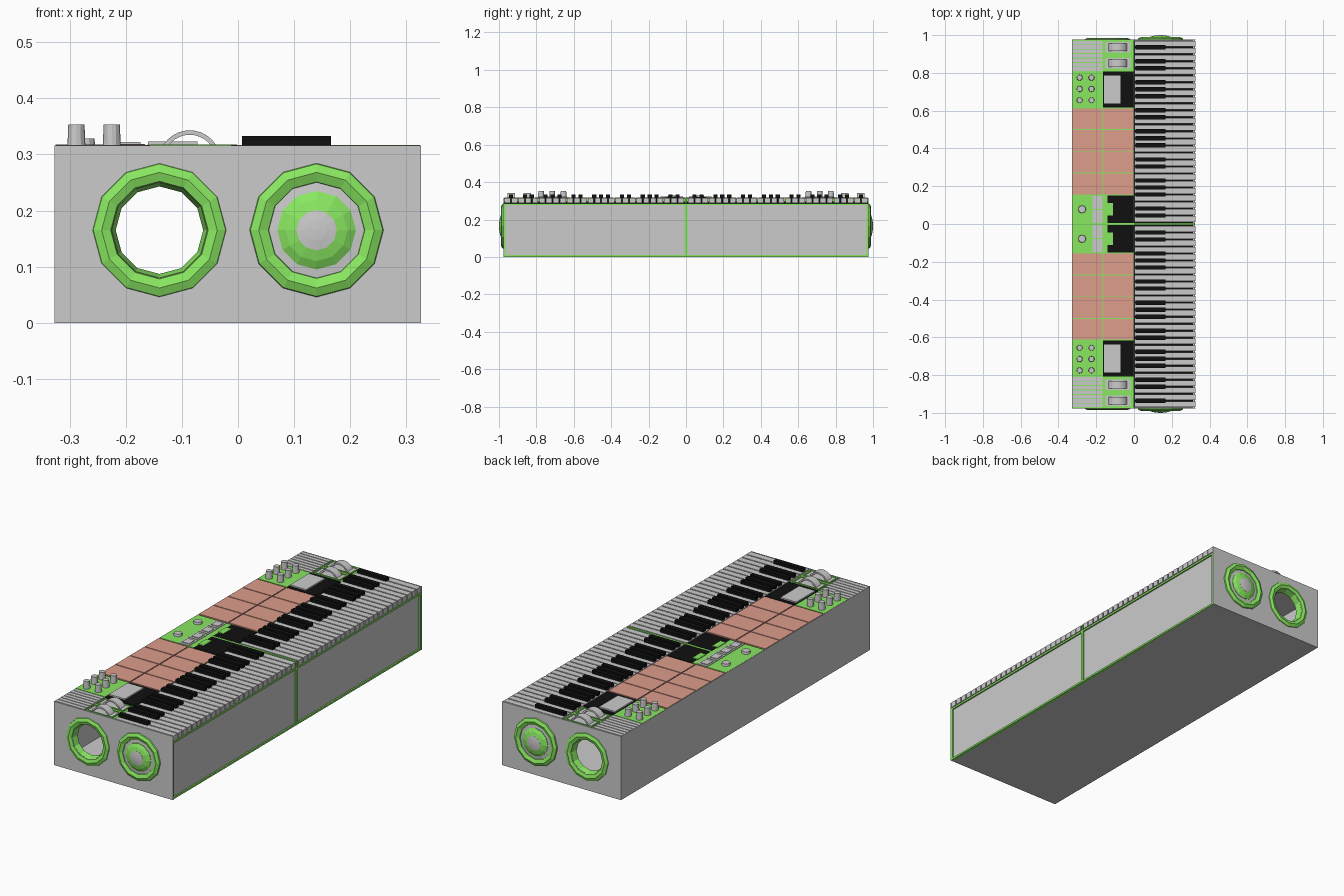
import bpy, bmesh, math
from mathutils import Matrix

if "Cube" in bpy.data.objects:
    bpy.data.objects.remove(bpy.data.objects["Cube"])


def material(name, rgb):
    m = bpy.data.materials.new(name)
    m.diffuse_color = (*rgb, 1)
    m.use_nodes = True
    m.node_tree.nodes["Principled BSDF"].inputs["Base Color"].default_value = m.diffuse_color
    return m


GREEN = material("green", (0.25, 0.80, 0.12))
PINK = material("pink", (0.72, 0.34, 0.26))
BLACK = material("black", (0.005, 0.005, 0.005))


def finish(name, bm, mat=None):
    bmesh.ops.recalc_face_normals(bm, faces=bm.faces)
    me = bpy.data.meshes.new(name)
    bm.to_mesh(me)
    bm.free()
    if mat:
        me.materials.append(mat)
    ob = bpy.data.objects.new(name, me)
    bpy.context.collection.objects.link(ob)
    return ob


def boxes(name, spans, mat=None):
    """One object from boxes given as (x0, x1, y0, y1, z0, z1)."""
    bm = bmesh.new()
    for x0, x1, y0, y1, z0, z1 in spans:
        m = Matrix.Translation(((x0 + x1) / 2, (y0 + y1) / 2, (z0 + z1) / 2))
        m = m @ Matrix.Diagonal((abs(x1 - x0), abs(y1 - y0), abs(z1 - z0), 1))
        bmesh.ops.create_cube(bm, size=1, matrix=m)
    return finish(name, bm, mat)


def both(spans):
    """Repeat boxes on the other half of the instrument."""
    return spans + [(a, b, -d, -c, e, f) for a, b, c, d, e, f in spans]


def cylinders(name, spots, r0, r1, z0, z1, mat=None, sides=12):
    bm = bmesh.new()
    for x, y in spots:
        bmesh.ops.create_cone(bm, cap_ends=True, segments=sides, radius1=r0, radius2=r1,
                              depth=z1 - z0, matrix=Matrix.Translation((x, y, (z0 + z1) / 2)))
    return finish(name, bm, mat)


def lathe(name, profile, x, y, z, sign, mat=None, sides=12):
    """Turn a closed (radius, outward) profile about the y axis."""
    bm = bmesh.new()
    rings = []
    for i in range(sides):
        a = 2 * math.pi * i / sides
        rings.append([bm.verts.new((x + r * math.cos(a), y + sign * d, z + r * math.sin(a)))
                      for r, d in profile])
    n = len(profile)
    for i in range(sides):
        p, q = rings[i], rings[(i + 1) % sides]
        for j in range(n):
            k = (j + 1) % n
            if profile[j][0] + profile[k][0] > 0:
                bm.faces.new((p[j], p[k], q[k], q[j]))
    bmesh.ops.remove_doubles(bm, verts=bm.verts, dist=1e-5)
    return finish(name, bm, mat)


# Hollow case with top tray, side recess and sound port openings
body = boxes("case", [(-0.327, 0.326, -0.977, 0.977, 0, 0.316)])
PORT = (-0.14, 0.165)
cutters = [
    boxes("tray_cutter", [(-0.323, 0.5, -0.973, 0.973, 0.286, 0.5)]),
    boxes("recess_cutter", [(0.317, 0.5, -0.973, 0.973, -0.1, 0.4)]),
    boxes("cavity_cutter", [(-0.315, 0.305, -0.965, 0.965, 0.012, 0.275)]),
    lathe("port_cutter", [(0, -1.2), (0.085, -1.2), (0.085, 1.2), (0, 1.2)], PORT[0], 0, PORT[1], 1),
]
for c in cutters:
    mod = body.modifiers.new("cut", 'BOOLEAN')
    mod.operation, mod.solver, mod.object = 'DIFFERENCE', 'EXACT', c
    bpy.context.view_layer.objects.active = body
    bpy.ops.object.modifier_apply(modifier=mod.name)
    bpy.data.objects.remove(c)

# Green frame on the key side, with centre post and seam between the keyboards
boxes("side_frame", both([(0.31, 0.324, 0.007, 0.964, 0.277, 0.286),
                          (0.31, 0.324, 0.007, 0.964, 0, 0.009),
                          (0.31, 0.324, 0.964, 0.973, 0, 0.286)])
      + [(0.31, 0.324, -0.007, 0.007, 0, 0.286)], GREEN)
boxes("keyboard_seam", [(-0.14, 0.324, -0.005, 0.005, 0.287, 0.3165)], GREEN)
boxes("key_bed", [(0, 0.312, -0.972, 0.972, 0.286, 0.297)], BLACK)
boxes("control_deck", [(-0.323, 0, -0.973, 0.973, 0.286, 0.3125)], GREEN)

# Piano keys: 26 white and 18 black on each half
W, Y0 = 0.0371, 0.973
whites = [(0.003, 0.325, Y0 - W * (i + 1) + 0.003, Y0 - W * i - 0.003, 0.289, 0.316) for i in range(26)]
blacks = [(0.007, 0.166, Y0 - W * i - 0.011, Y0 - W * i + 0.011, 0.297, 0.333)
          for i in range(1, 26) if i % 7 in (1, 3, 4, 6, 0)]
blacks_pattern = {1, 3, 4, 6, 7, 8, 10, 11, 13, 14, 15, 17, 18, 20, 21, 22, 24, 25}
blacks = [(0.007, 0.166, Y0 - W * i - 0.011, Y0 - W * i + 0.011, 0.297, 0.333) for i in sorted(blacks_pattern)]
boxes("white_keys", both(whites))
boxes("black_keys", both(blacks), BLACK)

# Drum pads, four by two on each half
pads = []
for i in range(4):
    y = 0.155 + i * 0.115
    for x0, x1 in ((-0.325, -0.166), (-0.161, -0.002)):
        pads.append((x0, x1, y + 0.0025, y + 0.1125, 0.312, 0.318))
boxes("drum_pads", both(pads), PINK)

# Ribbed grilles at the outer corners
S = 0.163 / 7
boxes("grille_slats", both([(-0.325, -0.166, 0.811 + i * S, 0.811 + (i + 1) * S - 0.004, 0.312, 0.3165)
                            for i in range(7)]))

# Control wheels standing in grey wells with a green rim
wells, rims = [], []
for y in (0.85, 0.935):
    wells.append((-0.152, -0.018, y - 0.028, y + 0.028, 0.312, 0.3145))
    rims += [(-0.158, -0.152, y - 0.034, y + 0.034, 0.312, 0.3175),
             (-0.018, -0.012, y - 0.034, y + 0.034, 0.312, 0.3175),
             (-0.152, -0.018, y - 0.034, y - 0.028, 0.312, 0.3175),
             (-0.152, -0.018, y + 0.028, y + 0.034, 0.312, 0.3175)]
    for s in (1, -1):
        lathe("control_wheel", [(0.055, -0.02), (0.055, 0.02), (0.047, 0.02), (0.047, -0.02)],
              -0.086, s * y, 0.288, 1, sides=32)
boxes("wheel_wells", both(wells))
boxes("wheel_rims", both(rims), GREEN)

# Knob panels and knobs
boxes("knob_panels", both([(-0.325, -0.166, 0.62, 0.807, 0.312, 0.3165)]), GREEN)
cylinders("tall_knobs", [(x, s * y) for x in (-0.288, -0.225) for y in (0.655, 0.715, 0.775) for s in (1, -1)],
          0.016, 0.0145, 0.314, 0.353)

# Display screens
boxes("screen_panels", both([(-0.163, -0.002, 0.618, 0.807, 0.312, 0.3165)]), BLACK)
boxes("screens", both([(-0.16, -0.072, 0.637, 0.785, 0.315, 0.323)]))

# Centre console: green panel, low knobs, grey buttons, black plates and green bars
boxes("centre_panel", [(-0.325, -0.14, -0.15, 0.15, 0.312, 0.3165)], GREEN)
cylinders("low_knobs", [(-0.275, 0.078), (-0.275, -0.078)], 0.021, 0.019, 0.315, 0.328)
buttons = []
for i in range(2):
    y = 0.004 + i * 0.075
    buttons += [(-0.22, -0.166, y, y + 0.069, 0.315, 0.319),
                (-0.212, -0.174, y + 0.012, y + 0.057, 0.318, 0.322)]
boxes("centre_buttons", both(buttons))
boxes("centre_plates", both([(-0.14, -0.002, 0.006, 0.15, 0.312, 0.3165)]), BLACK)
boxes("level_bars", both([(-0.142, -0.112, 0.045, 0.11, 0.314, 0.320)]), GREEN)

# Speakers and sound ports at both ends
for s in (1, -1):
    y = s * 0.977
    lathe("port_ring", [(0.12, -0.003), (0.118, 0.003), (0.103, 0.009), (0.087, 0.004),
                        (0.082, -0.012), (0.078, -0.03), (0.085, -0.03)], PORT[0], y, PORT[1], s, GREEN)
    lathe("speaker_ring", [(0.12, -0.003), (0.118, 0.006), (0.103, 0.013), (0.086, 0.006),
                           (0.084, -0.003)], 0.14, y, 0.165, s, GREEN)
    lathe("speaker_surround", [(0, -0.004), (0.088, -0.004), (0.088, 0.002), (0.068, 0.004), (0, 0.004)],
          0.14, y, 0.165, s)
    lathe("speaker_dome", [(0, 0), (0.07, 0), (0.07, 0.006), (0.055, 0.014), (0.036, 0.019), (0, 0.019)],
          0.14, y, 0.165, s, GREEN)
    lathe("speaker_cap", [(0, 0.015), (0.036, 0.015), (0.036, 0.0195), (0.018, 0.022), (0, 0.023)],
          0.14, y, 0.165, s)
